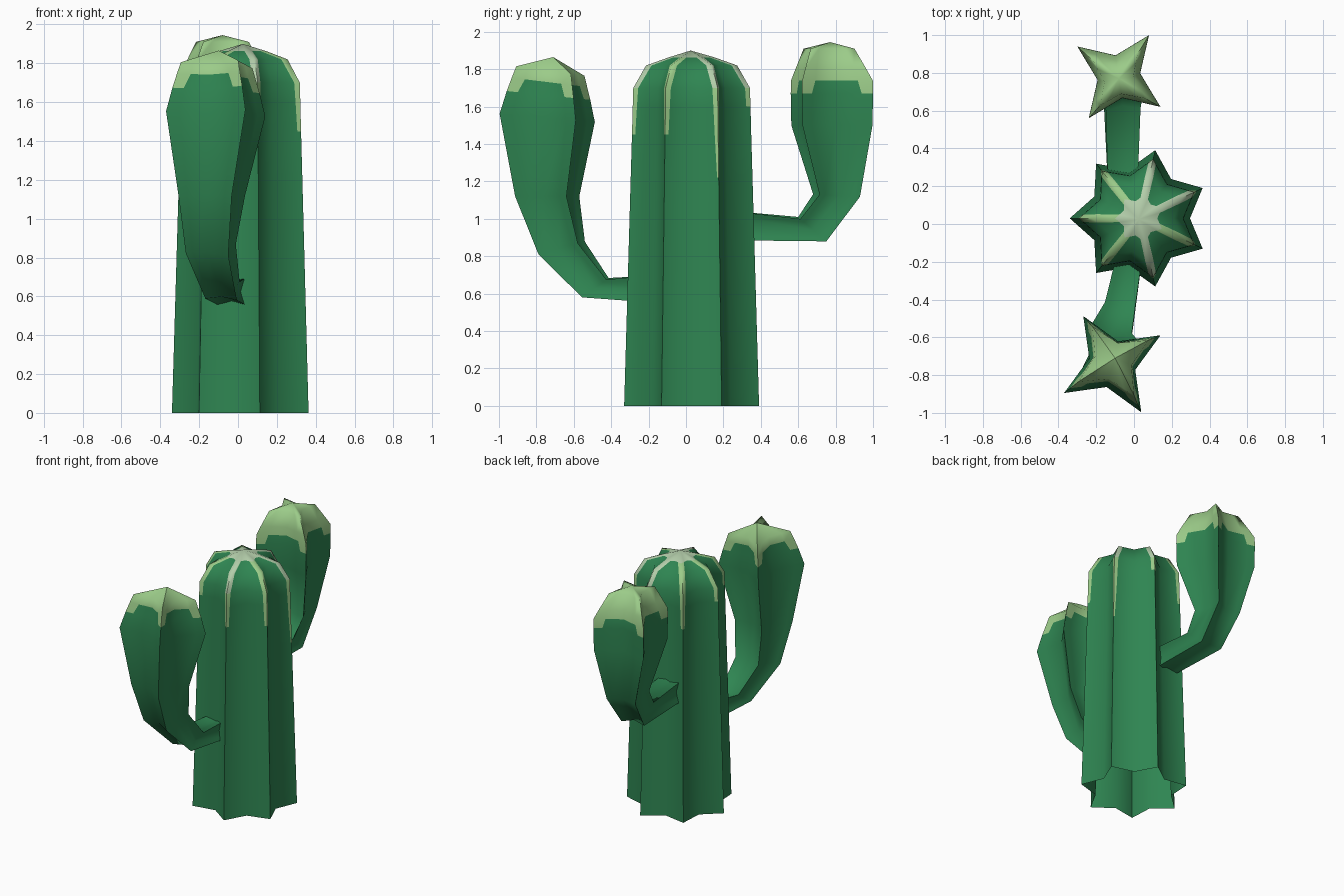
import bpy, bmesh, math
from mathutils import Vector

if "Cube" in bpy.data.objects:
    bpy.data.objects.remove(bpy.data.objects["Cube"])


def material(name, rgb):
    m = bpy.data.materials.new(name)
    m.diffuse_color = (*rgb, 1)
    m.use_nodes = True
    m.node_tree.nodes["Principled BSDF"].inputs["Base Color"].default_value = m.diffuse_color
    return m


MATS = [material("cactus green", (0.028, 0.235, 0.084)),
        material("light green", (0.33, 0.60, 0.25)),
        material("pale green", (0.45, 0.61, 0.40))]


def ribbed_body(name, ribs, rings, apex, colour):
    """Loft star-shaped rings (centre, radius, turn, tilt, valley ratio, stripe width)
    and close them at the apex. Each rib has a narrow stripe either side of its ridge."""
    bm = bmesh.new()
    loops = []
    for centre, r, turn, tilt, ratio, stripe in rings:
        t = math.radians(tilt)
        u, v = Vector((1, 0, 0)), Vector((0, math.cos(t), math.sin(t)))

        def star(half_step, radius):
            a = math.radians(turn) + half_step * math.pi / ribs
            return Vector(centre) + radius * (math.cos(a) * u + math.sin(a) * v)

        loop = []
        for k in range(ribs):
            ridge, valley = star(2 * k, r), star(2 * k + 1, r * ratio)
            after = star(2 * k + 2, r)
            for p in (ridge, ridge.lerp(valley, stripe), valley, after.lerp(valley, stripe)):
                loop.append(bm.verts.new(p))
        loops.append(loop)
    tip = bm.verts.new(apex)
    n = 4 * ribs
    for i, a in enumerate(loops):
        for j in range(n):
            q = (j + 1) % n
            if i + 1 < len(loops):
                b = loops[i + 1]
                f = bm.faces.new((a[j], a[q], b[q], b[j]))
            else:
                f = bm.faces.new((a[j], a[q], tip))
            f.material_index = colour(i, j % 4 in (0, 3), ((j + 1) // 4) % ribs)
    me = bpy.data.meshes.new(name)
    bm.to_mesh(me)
    bm.free()
    for m in MATS:
        me.materials.append(m)
    ob = bpy.data.objects.new(name, me)
    bpy.context.collection.objects.link(ob)
    bpy.context.view_layer.objects.active = ob
    ob.select_set(True)
    bpy.ops.object.shade_smooth_by_angle(angle=math.radians(62))
    ob.select_set(False)


# Trunk: seven ribs, domed top, light streaks of varying length down the ridges
profile = [(0, .37, .06), (1.22, .334, .06), (1.45, .327, .13), (1.60, .323, .17),
           (1.70, .32, .2), (1.82, .25, .28), (1.862, .13, .5)]
trunk_rings = [((.03, .03, z), r, 180, 0, .72, s) for z, r, s in profile]
streak_start = [3, 3, 2, 2, 1, 3, 2]


def trunk_colour(row, on_ridge, rib):
    if row == 6:
        return 2
    if on_ridge and row >= streak_start[rib]:
        return 2 if row >= 4 and rib in (2, 4, 5) else 1
    return 0


ribbed_body("trunk", 7, trunk_rings, (.025, .025, 1.9), trunk_colour)


# Arms: four ribs, elbow then upright bulb with a light cap dipping along the ridges
def cap_colour(ridge_row):
    return lambda row, on_ridge, rib: int(row > ridge_row or (row == ridge_row and on_ridge))


front = [((-.03, -.20, .625), .10, 45, 90, .5, .3),
         ((-.08, -.485, .632), .115, 40, 36, .5, .3),
         ((-.14, -.665, .845), .157, 35, 15, .47, .3),
         ((-.135, -.742, 1.12), .20, 31, 0, .44, .3),
         ((-.115, -.742, 1.54), .298, 31, -5, .42, .3),
         ((-.113, -.735, 1.66), .262, 31, -6, .43, .3),
         ((-.112, -.73, 1.73), .237, 31, -7, .45, .4),
         ((-.11, -.725, 1.79), .215, 31, -8, .46, .4)]
ribbed_body("front_arm", 4, front, (-.10, -.71, 1.865), cap_colour(5))

back = [((-.06, .22, .965), .112, 45, -90, .5, .3),
        ((-.065, .675, .945), .13, 50, -41, .5, .3),
        ((-.075, .805, 1.125), .155, 54, -3, .47, .3),
        ((-.08, .78, 1.50), .268, 54, 0, .42, .3),
        ((-.08, .78, 1.67), .272, 54, 0, .42, .3),
        ((-.08, .78, 1.74), .270, 54, 0, .42, .4),
        ((-.08, .775, 1.80), .235, 54, 0, .43, .4),
        ((-.08, .765, 1.91), .168, 54, 0, .46, .4)]
ribbed_body("back_arm", 4, back, (-.08, .77, 1.945), cap_colour(4))
